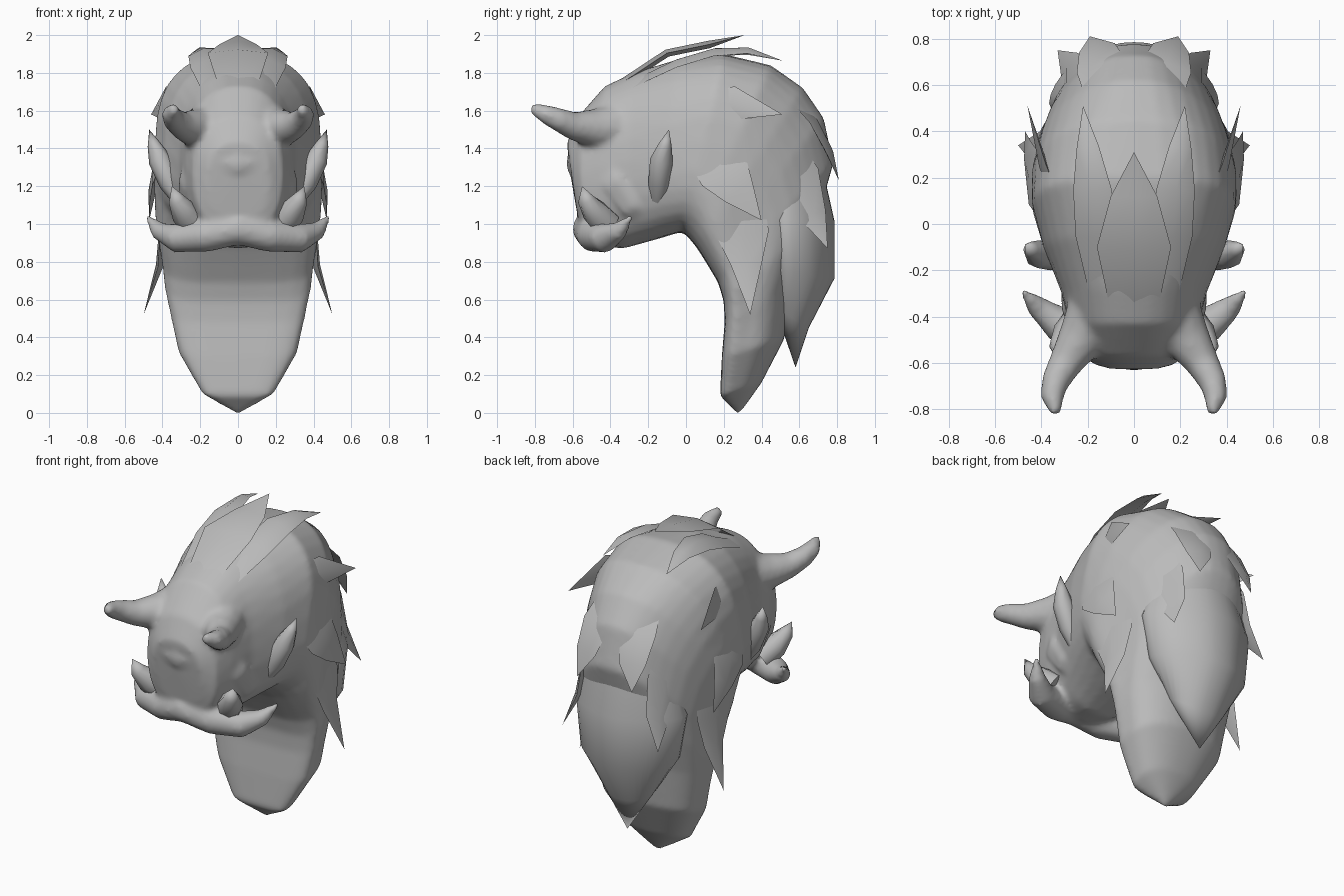
import bpy, bmesh, math
from mathutils import Vector

cube = bpy.data.objects.get("Cube")
if cube:
    bpy.data.objects.remove(cube, do_unlink=True)

GREY = (0.5, 0.5, 0.5, 1)
mat = bpy.data.materials.new("plain grey")
mat.use_nodes = True
mat.diffuse_color = GREY
bsdf = mat.node_tree.nodes["Principled BSDF"]
bsdf.inputs["Base Color"].default_value = GREY
bsdf.inputs["Roughness"].default_value = 0.8


def loft(name, rings, mirror=False, angle=50):
    """Skin a list of closed rings; a one-point ring closes to a tip."""
    bm = bmesh.new()
    vr = [[bm.verts.new(p) for p in r] for r in rings]
    for a, b in zip(vr, vr[1:]):
        n = max(len(a), len(b))
        for i in range(n):
            j = (i + 1) % n
            if len(a) == 1:
                bm.faces.new((a[0], b[j], b[i]))
            elif len(b) == 1:
                bm.faces.new((a[i], a[j], b[0]))
            else:
                bm.faces.new((a[i], a[j], b[j], b[i]))
    for r in (vr[0], vr[-1]):
        if len(r) > 2:
            bm.faces.new(r)
    bmesh.ops.recalc_face_normals(bm, faces=bm.faces)
    me = bpy.data.meshes.new(name)
    bm.to_mesh(me)
    bm.free()
    me.materials.append(mat)
    ob = bpy.data.objects.new(name, me)
    bpy.context.collection.objects.link(ob)
    if mirror:
        ob.modifiers.new("Mirror", 'MIRROR')
    bpy.ops.object.select_all(action='DESELECT')
    ob.select_set(True)
    bpy.context.view_layer.objects.active = ob
    bpy.ops.object.shade_smooth_by_angle(angle=math.radians(angle))
    return ob


def tangent(pts, i):
    return (pts[min(i + 1, len(pts) - 1)] - pts[max(i - 1, 0)]).normalized()


def horn(name, path, mirror=True, sides=8):
    """Round tapering tube through (x, y, z, radius); radius 0 is a point."""
    pts = [Vector(p[:3]) for p in path]
    rings = []
    for i, p in enumerate(pts):
        r = path[i][3]
        if r == 0:
            rings.append([p])
            continue
        t = tangent(pts, i)
        ref = Vector((0, 1, 0)) if abs(t.y) < 0.8 else Vector((0, 0, 1))
        u = t.cross(ref).normalized()
        v = t.cross(u)
        rings.append([p + r * (math.cos(a) * u + math.sin(a) * v)
                      for a in (2 * math.pi * k / sides for k in range(sides))])
    return loft(name, rings, mirror, 60)


def lock(name, out, path, mirror=True, thick=0.02):
    """Flat pointed lock of hair through (x, y, z, half width)."""
    pts = [Vector(p[:3]) for p in path]
    out = Vector(out).normalized()
    rings = []
    for i, p in enumerate(pts):
        w = path[i][3]
        if w == 0:
            rings.append([p])
            continue
        t = tangent(pts, i)
        s = t.cross(out).normalized()
        n = s.cross(t)
        rings.append([p - s * w, p + n * thick, p + s * w, p - n * thick])
    return loft(name, rings, mirror, 50)


def section(oy, oz, iy, iz, hw, egg=0.0, outer=0.85, inner=0.85, n=32):
    """Oval from an outer to an inner (y, z) point; egg narrows the outside,
    and the outer and inner powers make each half rounder or squarer."""
    o, i = Vector((0, oy, oz)), Vector((0, iy, iz))
    mid, half = (o + i) / 2, (o - i) / 2
    ring = []
    for k in range(n):
        a = 2 * math.pi * k / n
        c, s = math.cos(a), math.sin(a)
        power = outer if c > 0 else inner
        x = hw * math.copysign(abs(s) ** power, s) * (1 - egg * c)
        ring.append(mid + half * math.copysign(abs(c) ** power, c) + Vector((x, 0, 0)))
    return ring


# Head, mane mass and neck: outer y, z, inner y, z, half width, egg, powers
SECTIONS = [
    (-0.63, 1.43, -0.57, 1.02, 0.17), (-0.57, 1.57, -0.55, 0.94, 0.24),
    (-0.43, 1.73, -0.46, 0.88, 0.28), (-0.28, 1.80, -0.33, 0.87, 0.31),
    (-0.05, 1.87, -0.15, 0.92, 0.39, 0.05, 0.8, 0.8),
    (0.20, 1.90, -0.02, 0.96, 0.44, 0.05, 0.72, 0.7),
    (0.45, 1.84, 0.02, 0.92, 0.44, 0.14, 0.75, 0.65),
    (0.62, 1.72, 0.06, 0.87, 0.42, 0.26, 0.8, 0.6),
    (0.73, 1.56, 0.11, 0.79, 0.39, 0.34, 0.8, 0.55),
    (0.78, 1.32, 0.17, 0.69, 0.365, 0.36, 0.8, 0.5),
    (0.69, 1.00, 0.20, 0.59, 0.36, 0.3, 0.85, 0.48),
    (0.57, 0.68, 0.205, 0.48, 0.345, 0.2, 0.85, 0.48),
    (0.52, 0.39, 0.19, 0.30, 0.31, 0.12, 0.85, 0.48),
    (0.40, 0.16, 0.18, 0.09, 0.19, 0.1, 0.85, 0.48),
]
head = loft("head_and_neck", [[Vector((0, -0.61, 1.25))]]
            + [section(*s) for s in SECTIONS] + [[Vector((0, 0.28, -0.01))]])

# Snout, cheeks and horns, fused into the head
horn("snout", [(0.20, -0.47, 1.34, 0.07), (0.10, -0.53, 1.33, 0.09),
               (0, -0.545, 1.32, 0.092), (-0.10, -0.53, 1.33, 0.09),
               (-0.20, -0.47, 1.34, 0.07)], False, 12)
horn("cheek", [(0.18, -0.43, 1.33, 0.09), (0.21, -0.36, 1.22, 0.11),
               (0.22, -0.27, 1.10, 0.10), (0.20, -0.20, 1.02, 0.06)])
horn("horn", [(0.15, -0.36, 1.51, 0.14), (0.225, -0.49, 1.505, 0.105),
              (0.295, -0.60, 1.52, 0.075), (0.34, -0.68, 1.555, 0.062),
              (0.353, -0.75, 1.585, 0.05), (0.335, -0.82, 1.615, 0.025)], sides=12)
# Wide lower jaw sweeping out into upturned tusks
half_jaw = [(0.49, -0.28, 1.05, 0.008), (0.42, -0.355, 0.965, 0.05),
            (0.33, -0.43, 0.925, 0.078), (0.17, -0.49, 0.94, 0.09)]
horn("jaw", half_jaw + [(0, -0.515, 0.975, 0.088)]
     + [(-x, y, z, r) for x, y, z, r in reversed(half_jaw)], False, 12)

bpy.ops.object.select_all(action='DESELECT')
for part in ("snout", "cheek", "horn", "jaw", "head_and_neck"):
    bpy.data.objects[part].select_set(True)
bpy.context.view_layer.objects.active = head
bpy.ops.object.convert(target='MESH')
bpy.ops.object.join()
fuse = head.modifiers.new("Fuse", 'REMESH')
fuse.mode = 'VOXEL'
fuse.voxel_size = 0.016
fuse.use_smooth_shade = True
soften = head.modifiers.new("Soften", 'SMOOTH')
soften.factor = 0.5
soften.iterations = 9

# Inner tusks and ears
horn("inner_tusk", [(0.23, -0.42, 1.00, 0.08), (0.285, -0.48, 1.06, 0.072),
                    (0.325, -0.53, 1.13, 0.045), (0.35, -0.55, 1.20, 0)])
horn("ear", [(0.30, -0.15, 1.12, 0.04), (0.36, -0.14, 1.22, 0.06),
             (0.415, -0.13, 1.34, 0.06), (0.445, -0.11, 1.42, 0.035),
             (0.47, -0.09, 1.50, 0)])

# Lower layer of mane hanging behind the neck to one point
loft("back_mane", [section(*s) for s in (
    (0.70, 1.40, 0.42, 1.32, 0.24, 0.3), (0.785, 1.02, 0.42, 1.02, 0.34, 0.4),
    (0.785, 0.71, 0.44, 0.76, 0.30, 0.4), (0.65, 0.45, 0.47, 0.56, 0.17, 0.2))]
    + [[Vector((0, 0.58, 0.24))]])

# Crown tuft
lock("crown_tuft", (0, 0, 1), [(0, -0.38, 1.72, 0.10), (0, -0.10, 1.905, 0.16),
     (0, 0.12, 1.95, 0.10), (0, 0.31, 2.00, 0)], False)
lock("crown_side_tuft", (0.25, 0, 1), [(0.12, -0.32, 1.72, 0.07), (0.165, -0.05, 1.85, 0.09),
     (0.18, 0.15, 1.91, 0.085), (0.20, 0.33, 1.915, 0.05), (0.22, 0.51, 1.865, 0)])

# Locks on the sides of the mane
SIDE = {
    "upper_side_lock": [(0.29, 0.02, 1.60, 0.07), (0.39, 0.25, 1.64, 0.09), (0.46, 0.51, 1.58, 0)],
    "middle_side_lock": [(0.38, 0.10, 1.42, 0.12), (0.435, 0.20, 1.28, 0.14),
                         (0.455, 0.28, 1.17, 0.09), (0.47, 0.40, 1.02, 0)],
    "lower_side_lock": [(0.37, 0.27, 1.18, 0.13), (0.40, 0.30, 0.95, 0.14),
                        (0.415, 0.32, 0.78, 0.08), (0.50, 0.34, 0.52, 0)],
}
for name, path in SIDE.items():
    lock(name, (1, 0.1, 0.1), path)

# Upper layer of locks down the back
lock("upper_back_lock", (0.25, 1, 0.3), [(0.11, 0.53, 1.70, 0.09), (0.14, 0.68, 1.54, 0.11),
     (0.16, 0.76, 1.38, 0.08), (0.19, 0.81, 1.23, 0)])
lock("rear_side_lock", (0.9, 0.45, 0), [(0.27, 0.48, 1.48, 0.09), (0.275, 0.60, 1.25, 0.12),
     (0.275, 0.67, 1.05, 0.08), (0.33, 0.75, 0.87, 0)])
